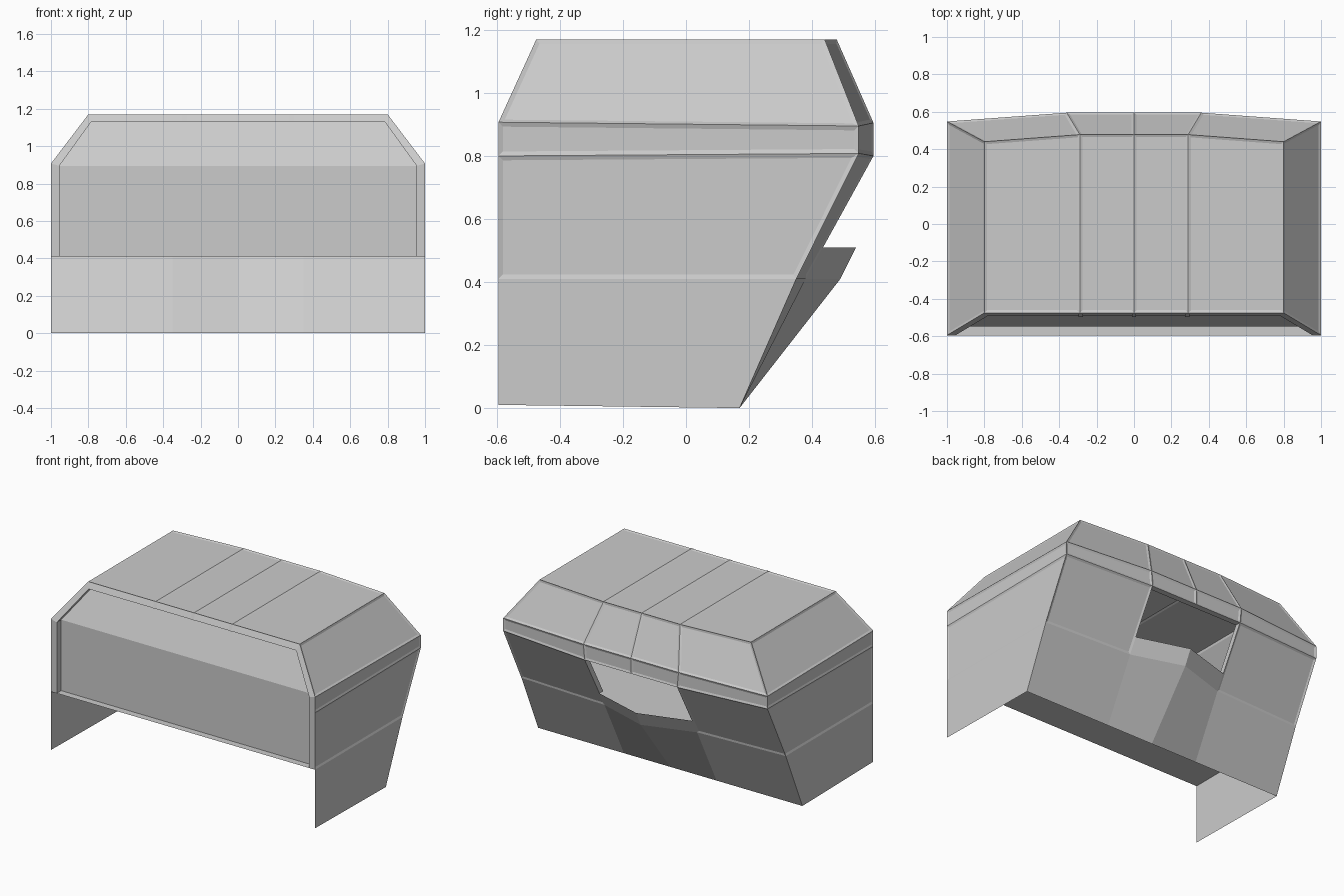
import bpy, bmesh
from mathutils import Vector

cube = bpy.data.objects.get("Cube")
if cube:
    bpy.data.objects.remove(cube, do_unlink=True)

# One plain grey for the whole model
grey = bpy.data.materials.new("plain_grey")
grey.use_nodes = True
colour = (0.6, 0.6, 0.6, 1)
grey.diffuse_color = colour
bsdf = next(n for n in grey.node_tree.nodes if n.type == 'BSDF_PRINCIPLED')
bsdf.inputs["Base Color"].default_value = colour


def build(name, polys, up=None, inset=0.014, depth=-0.005):
    """polys: list of (points, panelled). Faces flagged as panelled get a recessed panel."""
    bm = bmesh.new()
    cache, panels = {}, []
    for points, panelled in polys:
        verts = []
        for p in points:
            key = tuple(round(c, 4) for c in p)
            if key not in cache:
                cache[key] = bm.verts.new(key)
            verts.append(cache[key])
        face = bm.faces.new(verts)
        if panelled:
            panels.append(face)
    bmesh.ops.recalc_face_normals(bm, faces=bm.faces[:])
    if up is not None:
        test = max(bm.faces, key=lambda f: f.calc_center_median().dot(Vector(up)))
        if test.normal.dot(Vector(up)) < 0:
            bmesh.ops.reverse_faces(bm, faces=bm.faces[:])
    if panels:
        bmesh.ops.inset_individual(bm, faces=panels, thickness=inset,
                                   depth=depth, use_even_offset=True)
    mesh = bpy.data.meshes.new(name)
    bm.to_mesh(mesh)
    bm.free()
    mesh.materials.append(grey)
    obj = bpy.data.objects.new(name, mesh)
    bpy.context.collection.objects.link(obj)
    return obj


def flip(points):
    return [(-x, y, z) for x, y, z in points]


def both(polys):
    """Mirror polygons across the centre plane."""
    return polys + [(flip(p), flag) for p, flag in polys]


# Key points of the left half, one column per edge, from the ground to the roof
front = [(1, -0.595, 0.01), (1, -0.595, 0.41), (1, -0.595, 0.8),
         (1, -0.595, 0.907), (0.8, -0.475, 1.17)]
corner = [(1, 0.17, 0), (1, 0.35, 0.41), (1, 0.548, 0.808),
          (1, 0.548, 0.895), (0.8, 0.44, 1.17)]
mid = [(0.35, 0.17, 0), (0.35, 0.38, 0.41), (0.35, 0.595, 0.8),
       (0.36, 0.595, 0.905), (0.29, 0.478, 1.17)]
centre = [(0, 0.17, 0), (0, 0.49, 0.41), (0, 0.595, 0.8),
          (0, 0.595, 0.905), (0, 0.478, 1.17)]
sill = (0.35, 0.435, 0.51)
lip = (0, 0.54, 0.51)
roof_mid, roof_centre = (0.29, -0.475, 1.17), (0, -0.475, 1.17)


def quad(a, b, row, panelled=True):
    return ([a[row], b[row], b[row + 1], a[row + 1]], panelled)


# Outer shell: sides, back wings, band, sloped upper panels and roof
half = [quad(front, corner, r, r > 0) for r in range(4)]
half += [quad(corner, mid, r) for r in (2, 3)]
half += [quad(mid, centre, r) for r in (2, 3)]
half += [
    quad(corner, mid, 0, False),
    ([corner[1], mid[1], sill, mid[2], corner[2]], True),
    ([front[4], corner[4], mid[4], roof_mid], True),
    ([roof_mid, mid[4], centre[4], roof_centre], True),
    # Pointed bay below the rear opening
    quad(mid, centre, 0, False),
    ([mid[1], centre[1], lip, sill], False),
]
build("outer_shell", both(half), up=(0, 0, 1))

# Front rim and the reveal that steps back to the front panel
rim = [(0.955, -0.595, 0.41), (0.955, -0.595, 0.895), (0.785, -0.493, 1.13)]
back = [(x, y + 0.048, z) for x, y, z in rim]
outer = [front[1], front[3], front[4]]
rim_half = []
for a, b in ((outer, rim), (rim, back)):
    for i in range(2):
        rim_half.append(([a[i], a[i + 1], b[i + 1], b[i]], False))
polys = both(rim_half)
for a, b in ((outer, rim), (rim, back)):
    polys.append(([a[2], b[2]] + flip([b[2], a[2]]), False))
build("front_rim", polys, up=(0, -1, 0))

# Front panel: upright lower part and sloped upper part
build("front_panel", [([back[i], back[i + 1]] + flip([back[i + 1], back[i]]), False)
                      for i in range(2)], up=(0, -1, 0))

# Inner floor with its front ledge
edge = [front[1], corner[1], mid[1]]
build("floor", [(edge + [centre[1]] + flip(edge[::-1]), False)], up=(0, 0, 1))


# Jambs and header around the rear opening
def inward(p):
    return (p[0], p[1] - 0.04, p[2])


polys = both([([sill, mid[2], inward(mid[2]), inward(sill)], False),
              ([mid[2], centre[2], inward(centre[2]), inward(mid[2])], False)])
build("opening_frame", polys)

# Short ribs across the front lip of the roof
for name, x in (("right_rib", -0.285), ("middle_rib", 0), ("left_rib", 0.285)):
    w = 0.012
    top, low = (-0.482, 1.168), (-0.497, 1.13)
    build(name, [([(x - w, *top), (x + w, *top), (x + w, *low), (x - w, *low)], False)],
          up=(0, -1, 0))
